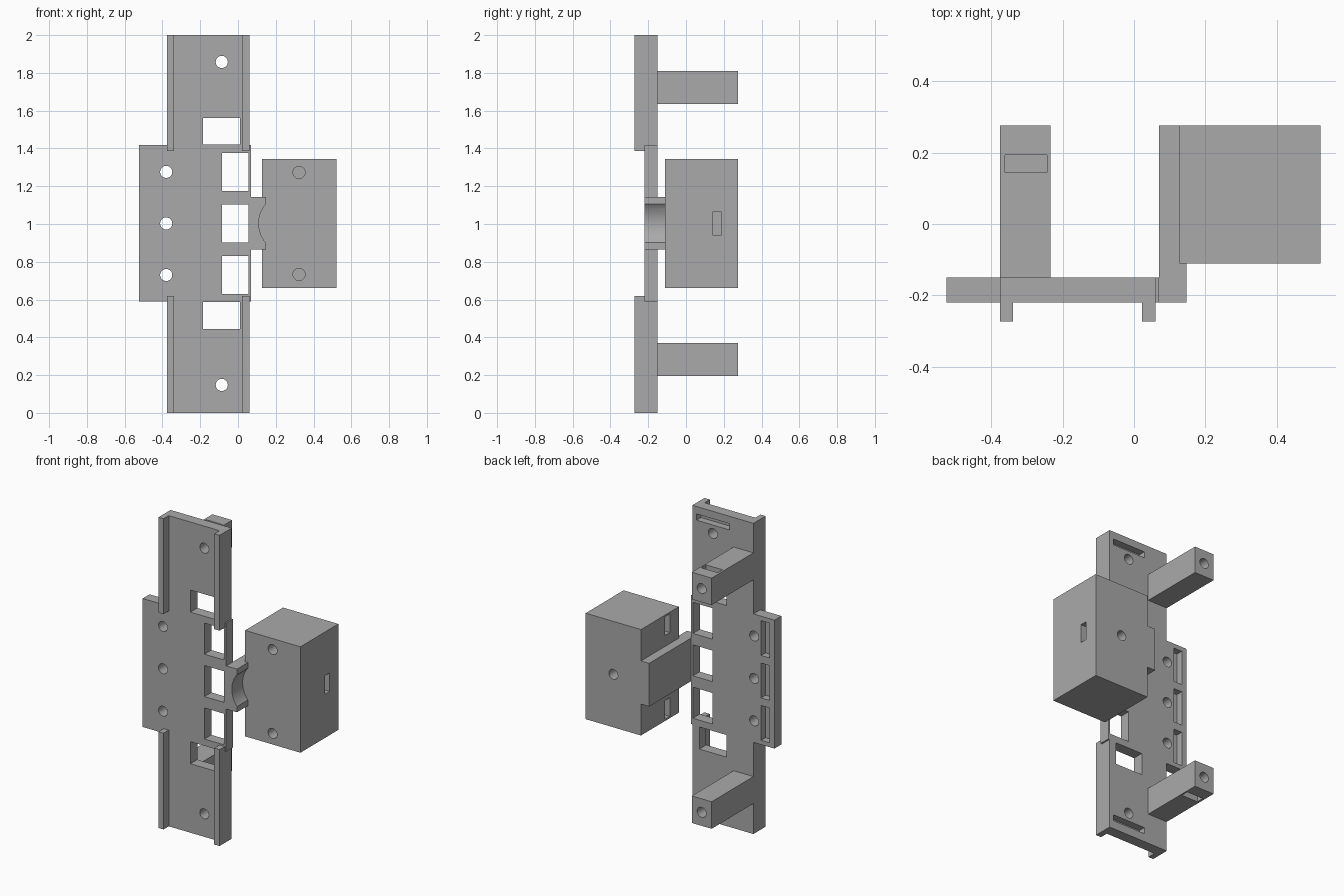
import bpy, bmesh
from math import radians
from mathutils import Matrix, Vector

if "Cube" in bpy.data.objects:
    bpy.data.objects.remove(bpy.data.objects["Cube"], do_unlink=True)

grey = bpy.data.materials.new("plain grey")
grey.use_nodes = True
GREY = (0.4, 0.4, 0.4, 1)
grey.diffuse_color = GREY
grey.node_tree.nodes["Principled BSDF"].inputs["Base Color"].default_value = GREY

MID = 1.003          # height of the mirror plane
BACK, FRONT = -0.15, -0.22   # plate faces
REAR = 0.275         # rear end of posts and box


def finish(name, bm):
    bmesh.ops.recalc_face_normals(bm, faces=bm.faces)
    mesh = bpy.data.meshes.new(name)
    bm.to_mesh(mesh)
    bm.free()
    mesh.materials.append(grey)
    ob = bpy.data.objects.new(name, mesh)
    bpy.context.collection.objects.link(ob)
    return ob


def box(name, x, y, z):
    bm = bmesh.new()
    lo, hi = Vector((x[0], y[0], z[0])), Vector((x[1], y[1], z[1]))
    bmesh.ops.create_cube(bm, size=1, matrix=Matrix.Translation((lo + hi) / 2)
                          @ Matrix.Diagonal((hi - lo).to_4d()))
    return finish(name, bm)


def rod(x, z, y, r=0.032, segments=40):
    """Round cutter running along y."""
    bm = bmesh.new()
    bmesh.ops.create_cone(bm, cap_ends=True, segments=segments, radius1=r, radius2=r,
                          depth=y[1] - y[0],
                          matrix=Matrix.Translation((x, sum(y) / 2, z))
                          @ Matrix.Rotation(radians(90), 4, "X"))
    return finish("cutter", bm)


def slot(x, y, z):
    return box("cutter", x, y, z)


def prism(name, points, direction):
    bm = bmesh.new()
    face = bm.faces.new([bm.verts.new(p) for p in points])
    extruded = bmesh.ops.extrude_face_region(bm, geom=[face])
    verts = [v for v in extruded["geom"] if isinstance(v, bmesh.types.BMVert)]
    bmesh.ops.translate(bm, verts=verts, vec=direction)
    return finish(name, bm)


def cut(ob, cutters):
    for cutter in cutters:
        cutter.hide_render = True
        mod = ob.modifiers.new("cut", "BOOLEAN")
        mod.operation, mod.solver, mod.object = "DIFFERENCE", "EXACT", cutter
    bpy.ops.object.select_all(action="DESELECT")
    bpy.context.view_layer.objects.active = ob
    ob.select_set(True)
    for mod in list(ob.modifiers):
        bpy.ops.object.modifier_apply(modifier=mod.name)
    for cutter in cutters:
        bpy.data.objects.remove(cutter, do_unlink=True)
    bpy.ops.object.shade_smooth_by_angle(angle=radians(30))


def mirrored(z, side):
    """Height range above the middle, or its reflection below."""
    return z if side > 0 else (2 * MID - z[1], 2 * MID - z[0])


# Backplate: long strip with a wider middle
outline = [(-0.375, 0), (0.06, 0), (0.06, 0.59), (0.07, 0.59), (0.07, 1.417), (0.06, 1.417),
           (0.06, 2), (-0.375, 2), (-0.375, 1.417), (-0.525, 1.417), (-0.525, 0.59), (-0.375, 0.59)]
plate = prism("backplate", [(x, FRONT, z) for x, z in outline], (0, BACK - FRONT, 0))
through = (-0.4, 0)
recess = (BACK - 0.045, 0)
cutters = []
for step in (-1, 0, 1):
    z = MID + step * 0.273
    cutters += [slot((-0.085, 0.056), through, (z - 0.1, z + 0.1)),
                rod(-0.38, z, through),
                slot((-0.49, -0.43), recess, (z - 0.112, z + 0.112))]
for side in (-1, 1):
    cutters += [slot((-0.185, 0.01), through, mirrored((1.42, 1.562), side)),
                rod(-0.086, MID + side * 0.855, through),
                slot((-0.205, 0.03), recess, mirrored((1.912, 1.952), side))]
cut(plate, cutters)

# Front rails and rear posts, above and below
for side, place in ((1, "upper"), (-1, "lower")):
    for x, hand in (((-0.375, -0.339), "right"), ((0.022, 0.06), "left")):
        z = (1.386, 2) if side > 0 else (0, 0.62)
        box(f"{place}_{hand}_rail", x, (-0.273, FRONT), z)
    post = box(f"{place}_post", (-0.375, -0.234), (BACK, REAR), mirrored((1.636, 1.81), side))
    centre = MID + side * 0.72
    cut(post, [rod(-0.304, centre, (0.06, 0.4)),
               slot((-0.361, -0.243), (0.144, 0.193), mirrored((1.665, 1.9), side))])

# Side arm with a scooped front end
section = [(0.07, FRONT), (0.147, FRONT), (0.147, -0.11), (0.128, -0.11), (0.128, REAR), (0.07, REAR)]
arm = prism("side_arm", [(x, y, 0.864) for x, y in section], (0, 0, 0.278))
cut(arm, [rod(0.27, MID, (-0.3, -0.11), r=0.16, segments=96)])

# Side block with screw holes and nut slots
block = box("side_block", (0.128, 0.522), (-0.11, REAR), (0.662, 1.344))
cutters = [rod(0.325, MID, (0.06, 0.4)),
           slot((0.265, 0.6), (0.14, 0.187), (MID - 0.06, MID + 0.06))]
for side in (-1, 1):
    z = MID + side * 0.27
    cutters += [rod(0.323, z, (-0.3, 0.1)),
                slot((0, 0.383), (-0.018, 0.03), (z - 0.06, z + 0.06))]
cut(block, cutters)
